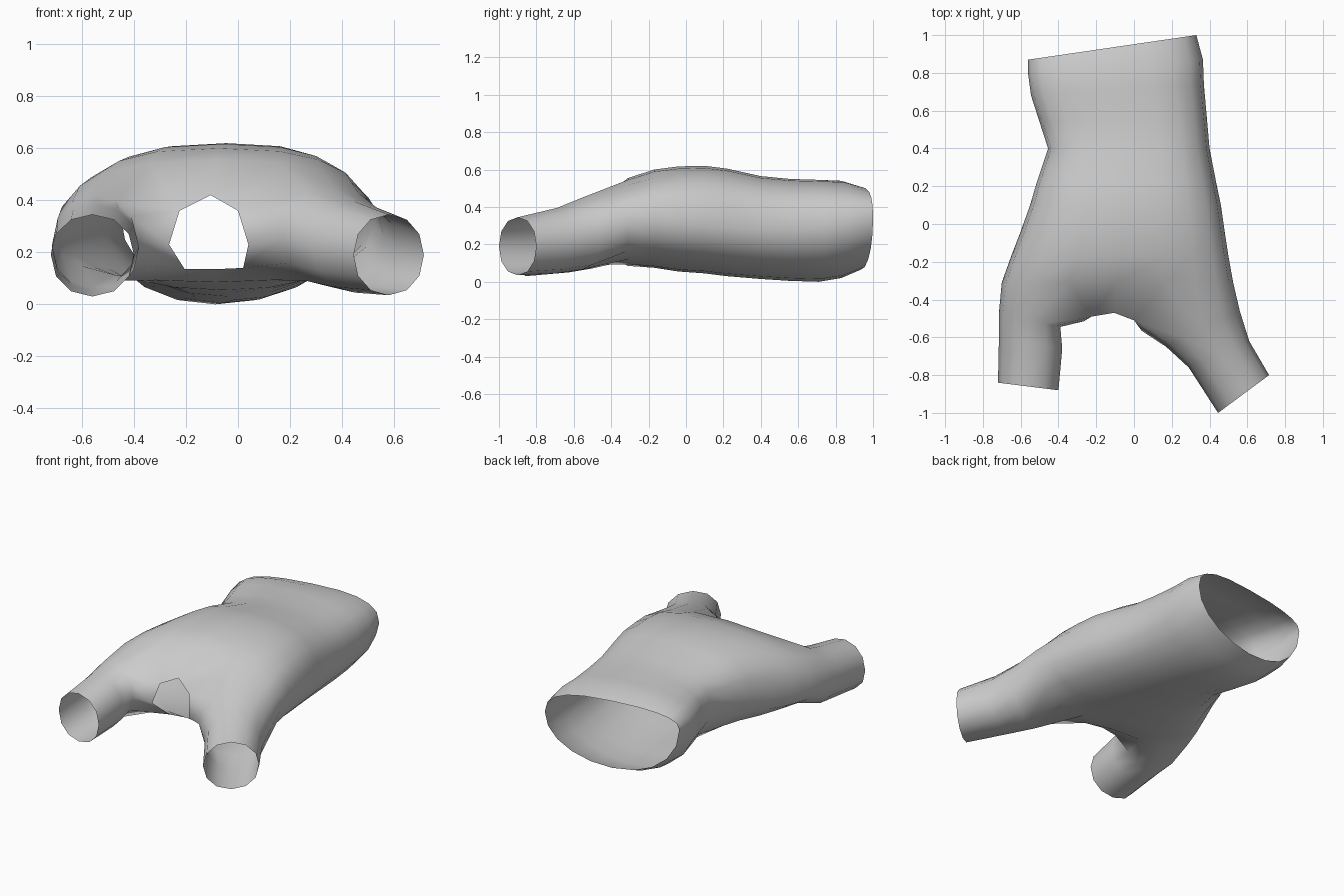
import bpy, bmesh
from math import sin, cos, radians, copysign
from mathutils import Vector

cube = bpy.data.objects.get("Cube")
if cube:
    bpy.data.objects.remove(cube)

fabric = bpy.data.materials.new("light grey fabric")
fabric.use_nodes = True
grey = (0.6, 0.6, 0.6, 1)
fabric.diffuse_color = grey
fabric.node_tree.nodes["Principled BSDF"].inputs["Base Color"].default_value = grey

bm = bmesh.new()
SIDES = 20


def ring(start, end, z_low, z_high, low_power, angles, top_power):
    """Rounded section spanning two side points given as (x, y, z)."""
    a, b = Vector(start), Vector(end)
    verts = []
    for angle in angles:
        c, s = cos(radians(angle)), sin(radians(angle))
        power = top_power if s > 0 else low_power
        u = copysign(abs(c) ** power, c)
        p = a.lerp(b, (u + 1) / 2)
        p.z += ((z_high if s > 0 else z_low) - p.z) * abs(s) ** power
        verts.append(bm.verts.new(p))
    return verts


def bridge(first, second, closed=True):
    n = len(first)
    for i in range(n if closed else n - 1):
        j = (i + 1) % n
        bm.faces.new((first[i], first[j], second[j], second[i]))


# Torso, from the open hem at the back to the shoulders
torso = [
    ((-.56, .87, .41), (.33, 1.0, .34), .065, .505, .97),
    ((-.56, .79, .40), (.365, .87, .31), .02, .54, .97),
    ((-.545, .68, .38), (.37, .74, .29), 0, .545, .97),
    ((-.50, .54, .37), (.385, .57, .28), .005, .55, .97),
    ((-.455, .40, .36), (.40, .40, .28), .015, .565, .97),
    ((-.515, .22, .34), (.435, .22, .29), .03, .605, .97),
    ((-.55, .10, .31), (.46, .10, .30), .045, .62, .95),
    ((-.60, -.04, .28), (.48, -.04, .31), .055, .617, .9),
    ((-.65, -.17, .26), (.50, -.17, .32), .075, .60, .85),
    ((-.70, -.31, .25), (.525, -.31, .31), .085, .555, .85),
]
angles = [360 * i / SIDES for i in range(SIDES)]
rings = [ring(*section, angles, .76) for section in torso]
for first, second in zip(rings, rings[1:]):
    bridge(first, second)
shoulder = rings[-1]

# Neck opening: upper edge, lower edge and one point on each side
top = [bm.verts.new(p) for p in ((0, -.51, .36), (-.105, -.47, .42), (-.225, -.49, .36))]
bottom = [bm.verts.new(p) for p in ((-.205, -.42, .135), (-.09, -.40, .135), (.02, -.43, .14))]
side_right = bm.verts.new((-.265, -.515, .23))
side_left = bm.verts.new((.04, -.565, .23))
bridge(shoulder[4:7], top, False)
bridge(shoulder[14:17], bottom, False)

# Sleeves, each starting at the shoulder edge and one side of the neck
right_loop = shoulder[6:15] + [bottom[0], side_right, top[2]]
left_loop = [shoulder[i % SIDES] for i in range(4, -5, -1)] + [bottom[2], side_left, top[0]]
right_sleeve = [
    ((-.715, -.47, .23), (-.39, -.545, .25), .07, .42, .9),
    ((-.715, -.60, .22), (-.38, -.66, .22), .05, .385, .95),
    ((-.72, -.84, .19), (-.40, -.88, .19), .03, .345, .95),
]
left_sleeve = [
    ((.56, -.46, .26), (.17, -.65, .26), .065, .45, .95),
    ((.61, -.62, .22), (.29, -.76, .22), .045, .395, .95),
    ((.715, -.80, .19), (.445, -1.0, .19), .035, .345, .95),
]
sleeve_angles = [60 + 30 * k for k in range(12)]
for loop, sections in ((right_loop, right_sleeve), (left_loop, left_sleeve)):
    for section in sections:
        following = ring(*section, sleeve_angles, .95)
        bridge(loop, following)
        loop = following

bmesh.ops.recalc_face_normals(bm, faces=bm.faces[:])
for face in bm.faces:
    face.smooth = True
mesh = bpy.data.meshes.new("shirt")
bm.to_mesh(mesh)
bm.free()
mesh.materials.append(fabric)
shirt = bpy.data.objects.new("shirt", mesh)
bpy.context.collection.objects.link(shirt)
